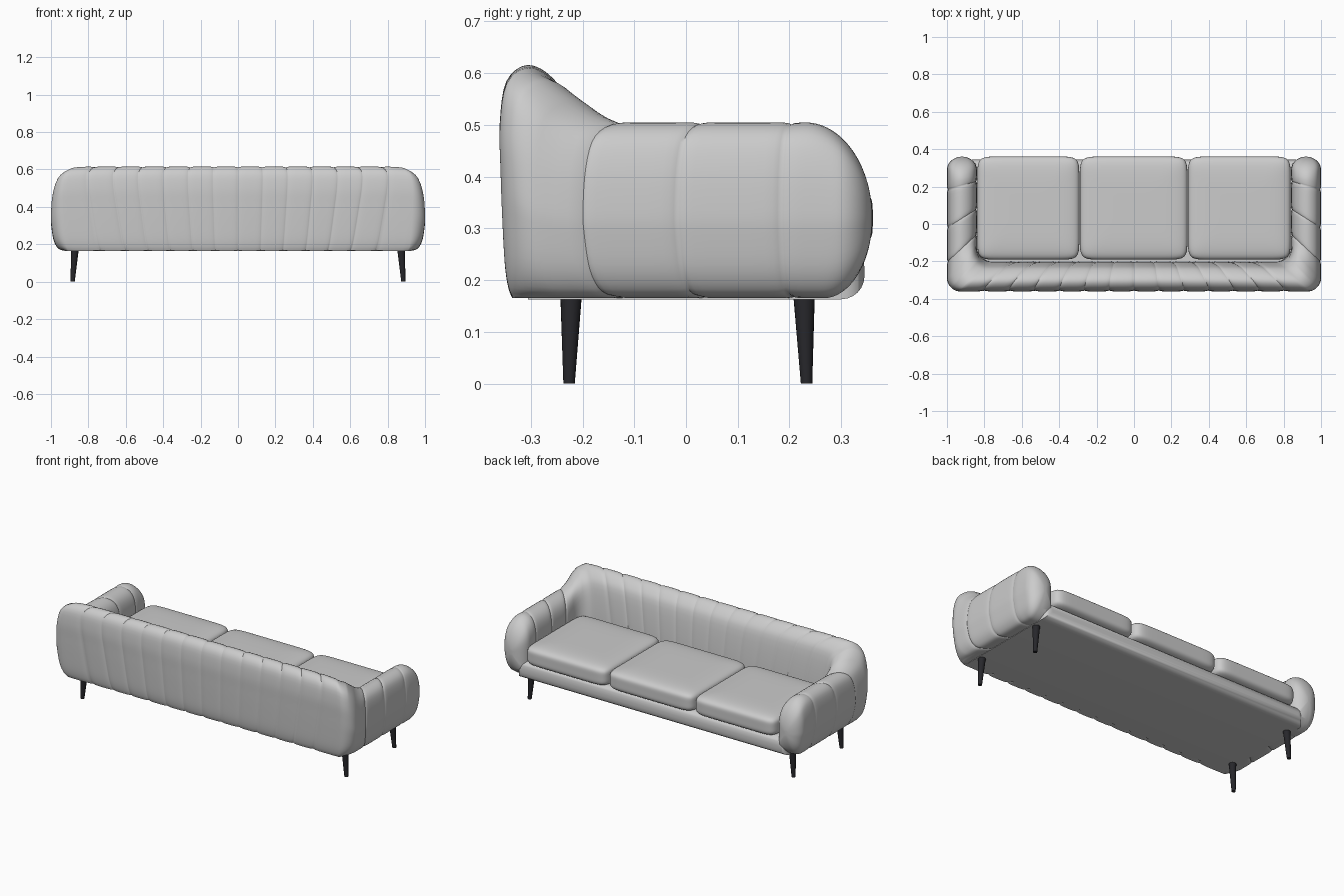
import bpy, bmesh, math
from mathutils import Vector

if "Cube" in bpy.data.objects:
    bpy.data.objects.remove(bpy.data.objects["Cube"])

BOTTOM = 0.165


def finish(name, bm, angle=40, mat=None, mirror=False):
    bmesh.ops.recalc_face_normals(bm, faces=bm.faces)
    me = bpy.data.meshes.new(name)
    bm.to_mesh(me)
    bm.free()
    ob = bpy.data.objects.new(name, me)
    bpy.context.collection.objects.link(ob)
    if mat:
        me.materials.append(mat)
    bpy.ops.object.select_all(action='DESELECT')
    bpy.context.view_layer.objects.active = ob
    ob.select_set(True)
    bpy.ops.object.shade_smooth_by_angle(angle=math.radians(angle))
    if mirror:
        m = ob.modifiers.new("Mirror", 'MIRROR')
        m.use_clip = True
    return ob


def smooth(a, b, x):
    t = min(1, max(0, (x - a) / (b - a)))
    return t * t * (3 - 2 * t)


def lerp(a, b, t):
    return a + (b - a) * t


def catmull(pts, n=4):
    p = [Vector(q) for q in pts]
    p = [2 * p[0] - p[1]] + p + [2 * p[-1] - p[-2]]
    out = []
    for i in range(1, len(p) - 2):
        a, b, c, d = p[i - 1:i + 3]
        for k in range(n):
            t = k / n
            out.append(0.5 * (2 * b + (c - a) * t + (2 * a - 5 * b + 4 * c - d) * t * t
                              + (3 * b - a - 3 * c + d) * t ** 3))
    return out + [p[-2]]


# Cross-sections: (inner 0 .. outer 1, bottom 0 .. top 1)
ARM = catmull([(.5, 0), (.74, .03), (.9, .15), (.98, .35), (1, .5), (.96, .75), (.83, .93),
               (.53, 1), (.2, .93), (.03, .75), (0, .4), (0, 0)])
BACK = catmull([(.85, 0), (.9, .05), (.94, .15), (.97, .35), (.99, .55), (1, .75), (.92, .93),
                (.66, 1), (.35, .94), (.15, .8), (.02, .4), (0, 0)])


def rail(s, cx, cy, r):
    """Half U path: s 0-1 back, 1-2 corner, 2-3 arm."""
    if s < 1:
        return Vector((cx * s, cy - r))
    if s < 2:
        a = (s - 1) * math.pi / 2
        return Vector((cx + r * math.sin(a), cy - r * math.cos(a)))
    return Vector((cx + r, lerp(cy, 0.36, s - 2)))


def height(s):
    if s < 1:
        return 0.616 - 0.004 * smooth(.9, 1, s)
    if s < 1.5:
        return lerp(.612, .588, (s - 1) / .5)
    if s < 2:
        return lerp(.588, .537, (s - 1.5) / .5)
    return lerp(.537, .505, math.sin(min(1, (s - 2) / .15) * math.pi / 2))


def rounding(y, start, end=0.36, p=2):
    t = min(1, max(0, (y - start) / (end - start)))
    return (1 - t ** p) ** (1 / p)


# Stations along the U, bunched at the stitched seams
seams = [k * .1466 for k in range(7)] + [2.133, 2.416, 2.726]
stations = []
for i, (a, b) in enumerate(zip(seams, seams[1:])):
    fr = [0, .03, .08, .16, .3, .5, .7, .84, .92, .97]
    if i == 6:
        fr = [0, .01, .03, .06] + [k / 24 for k in range(2, 23)] + [.94, .97, .99]
    for f in fr:
        e = min(f, 1 - f) * (b - a)
        stations.append((lerp(a, b, f), math.exp(-e / .012)))
for k in range(25):
    f = k / 24
    f = .03 * k if k < 3 else math.sin(f * math.pi / 2)
    s = lerp(2.726, 2.9993, f)
    stations.append((s, math.exp(-(s - 2.726) / .012)))

# Channelled shell: back and wraparound arms
bm = bmesh.new()
rings = []
for s, g in stations:
    outer, inner = rail(s, .93, -.29, .07), rail(s, .76, -.12, .08)
    b = smooth(.9, 2.1, s)
    h = height(s) - BOTTOM
    ring = []
    for pb, pa in zip(BACK, ARM):
        u, v = pb.lerp(pa, b)
        u = .5 + (u - .5) * (1 - .06 * g)
        p = inner.lerp(outer, u)
        z = BOTTOM + h * v * (1 - .012 * g) + .004 * g * (1 - v)
        x, y = p
        if s < 1:
            x *= 1 - .09 * (1 - v) * (1 - s ** 12)
        if s > 2:
            x = .92 + (x - .92) * rounding(y, .29)
            z = .32 + (z - .32) * (rounding(y, .23) if z > .32 else rounding(y, .265))
        ring.append(bm.verts.new((x, y, z)))
    rings.append(ring)
n = len(ARM)
for r0, r1 in zip(rings, rings[1:]):
    for j in range(n):
        k = (j + 1) % n
        bm.faces.new((r0[j], r0[k], r1[k], r1[j]))
bm.faces.new(rings[-1])
finish("back_and_arms", bm, 50, mirror=True)

# Seat base with rounded front rail
bm = bmesh.new()
bmesh.ops.create_cube(bm, size=1)
for v in bm.verts:
    v.co = Vector((v.co.x * 1.80, .02 + v.co.y * .65, .216 + v.co.z * .106))
front = [e for e in bm.edges if all(v.co.y > 0 for v in e.verts)]
bmesh.ops.bevel(bm, geom=front, offset=.045, segments=6, profile=.5, affect='EDGES')
finish("seat_base", bm)


# Seat cushions
def cushion(name, x0, x1):
    c = Vector(((x0 + x1) / 2, .085, .32))
    half = Vector(((x1 - x0) / 2, .276, .066))
    bm = bmesh.new()
    bmesh.ops.create_cube(bm, size=2)
    bmesh.ops.subdivide_edges(bm, edges=bm.edges[:], cuts=25, use_grid_fill=True)
    for v in bm.verts:
        x, y, z = (abs(t) for t in v.co)
        r = ((x ** 11 + y ** 11) ** (5 / 11) + z ** 5) ** .2
        q = v.co / r
        v.co = c + Vector((q.x * half.x, q.y * half.y, q.z * half.z))
    finish(name, bm, 60)


for name, x0, x1 in (("left", -.838, -.292), ("middle", -.29, .286), ("right", .288, .838)):
    cushion("seat_cushion_" + name, x0, x1)

# Tapered splayed legs
dark = bpy.data.materials.new("dark_leg")
dark.diffuse_color = (.02, .02, .024, 1)
dark.use_nodes = True
dark.node_tree.nodes["Principled BSDF"].inputs["Base Color"].default_value = dark.diffuse_color
for side, sx in (("left", -1), ("right", 1)):
    for end, yt, yb in (("back", -.222, -.226), ("front", .228, .233)):
        bm = bmesh.new()
        bmesh.ops.create_cone(bm, cap_ends=True, segments=20, radius1=.011, radius2=.021, depth=.175)
        for v in bm.verts:
            t = v.co.z / .175 + .5
            v.co += Vector((sx * lerp(.884, .872, t), lerp(yb, yt, t), .0875))
        finish(f"{end}_leg_{side}", bm, 40, dark)
